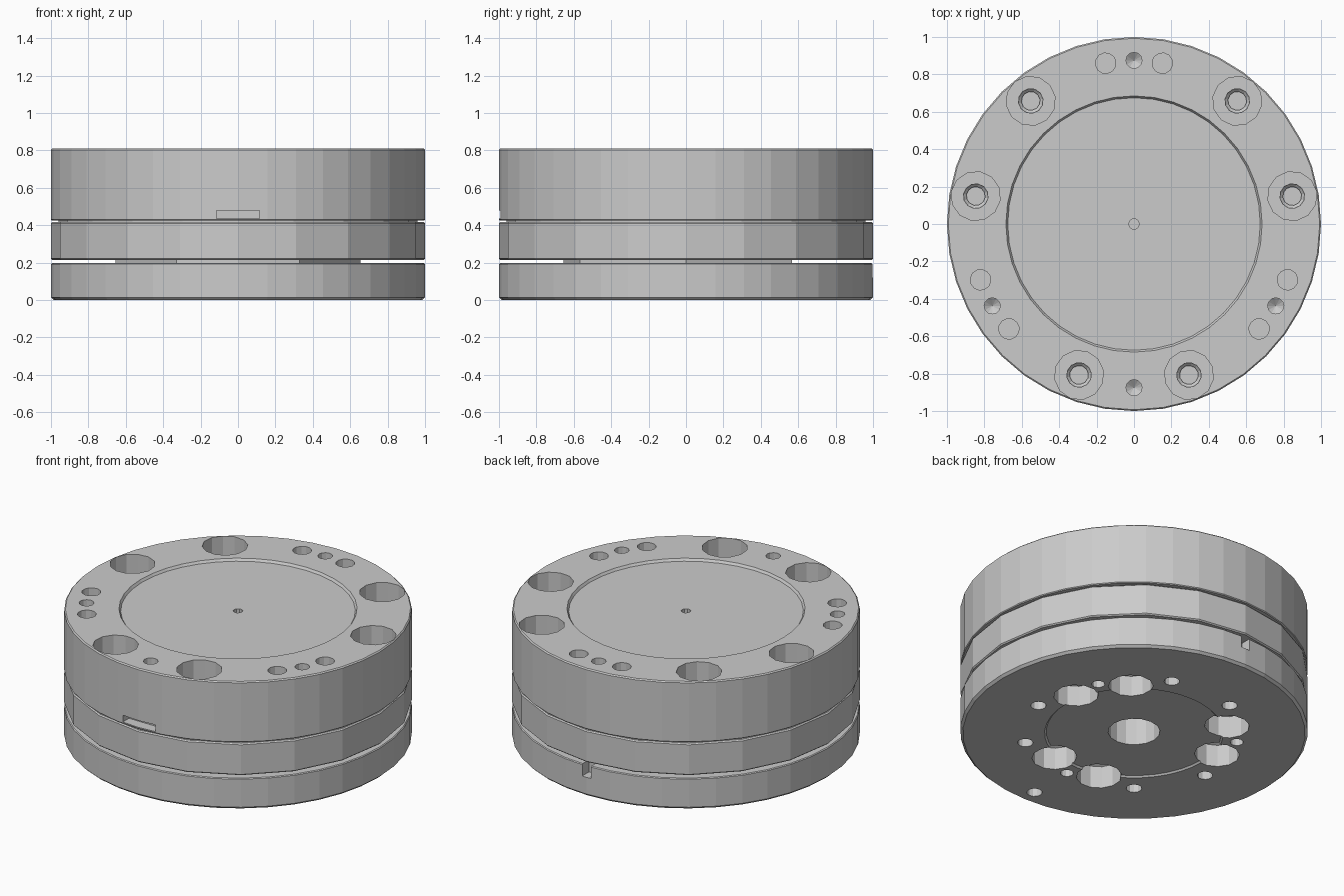
import bpy, bmesh
from math import sin, cos, pi, radians

if "Cube" in bpy.data.objects:
    bpy.data.objects.remove(bpy.data.objects["Cube"])


def add_lathe(bm, profile, sides, x=0, y=0, turn=0):
    """Closed solid turned from (radius, z) points; zero radius ends in a tip."""
    rings = []
    for r, z in profile:
        if r == 0:
            rings.append([bm.verts.new((x, y, z))])
        else:
            rings.append([bm.verts.new((x + r * cos(2 * pi * i / sides + turn),
                                        y + r * sin(2 * pi * i / sides + turn), z))
                          for i in range(sides)])
    for a, b in zip(rings, rings[1:]):
        for i in range(sides):
            j = (i + 1) % sides
            if len(a) == 1:
                bm.faces.new((a[0], b[j], b[i]))
            elif len(b) == 1:
                bm.faces.new((a[i], a[j], b[0]))
            else:
                bm.faces.new((a[i], a[j], b[j], b[i]))
    for ring in (rings[0], rings[-1]):
        if len(ring) > 1:
            bm.faces.new(ring)


def add_box(bm, lo, hi):
    verts = bmesh.ops.create_cube(bm, size=1)["verts"]
    for v in verts:
        v.co = [lo[k] if v.co[k] < 0 else hi[k] for k in range(3)]


def finish(bm, name):
    bmesh.ops.recalc_face_normals(bm, faces=bm.faces)
    mesh = bpy.data.meshes.new(name)
    bm.to_mesh(mesh)
    bm.free()
    ob = bpy.data.objects.new(name, mesh)
    bpy.context.collection.objects.link(ob)
    return ob


def turned(name, profile, sides):
    bm = bmesh.new()
    add_lathe(bm, profile, sides)
    return finish(bm, name)


def holes(bm, profile, radius, angles, sides=12):
    for a in angles:
        t = radians(a)
        add_lathe(bm, profile, sides, radius * cos(t), radius * sin(t), t)


def cut(ob, bm):
    cutter = finish(bm, ob.name + "_cutter")
    cutter.hide_render = True
    mod = ob.modifiers.new("holes", "BOOLEAN")
    mod.operation = "DIFFERENCE"
    mod.solver = "EXACT"
    mod.object = cutter
    bpy.context.view_layer.objects.active = ob
    bpy.ops.object.modifier_apply(modifier=mod.name)
    bpy.data.objects.remove(cutter)


def around(base, spread):
    return [c + s * spread for c in base for s in (-1, 1)]


BOLT_CENTRES = (30, 150, 270)
PIN_CENTRES = (90, 210, 330)

# upper body with shallow recess in its top face
upper = turned("upper_body", [(0.995, 0.425), (1, 0.43), (1, 0.803), (0.993, 0.81),
                              (0.685, 0.81), (0.675, 0.795)], 40)
bm = bmesh.new()
# counterbored bolt holes
holes(bm, [(0.132, 0.85), (0.132, 0.5), (0.066, 0.5), (0.066, 0.47), (0.05, 0.455),
           (0.05, 0.44)], 0.859, around(BOLT_CENTRES, 20))
# pin holes and tapped holes with conical ends
holes(bm, [(0.055, 0.85), (0.055, 0.6)], 0.873, around(PIN_CENTRES, 10))
holes(bm, [(0.043, 0.85), (0.043, 0.62), (0, 0.59)], 0.875, PIN_CENTRES + (270,))
# centre mark and front slot
add_lathe(bm, [(0.028, 0.85), (0.028, 0.75)], 10)
add_box(bm, (-0.115, -1.1, 0.437), (0.115, -0.93, 0.48))
cut(upper, bm)

# middle ring and the spacer that leaves a thin groove above it
turned("groove_spacer", [(0.96, 0.40), (0.96, 0.435)], 20)
turned("middle_ring", [(0.993, 0.215), (1, 0.222), (1, 0.41), (0.993, 0.417)], 20)

# seven-sided neck in the lower gap
bm = bmesh.new()
neck = [bm.verts.new((0.655 * cos(radians(a)), 0.655 * sin(radians(a)), 0.185))
        for a in (0, 60, 120, 180, 240, 270, 300)]
face = bm.faces.new(neck)
ext = bmesh.ops.extrude_face_region(bm, geom=[face])["geom"]
bmesh.ops.translate(bm, vec=(0, 0, 0.04),
                    verts=[g for g in ext if isinstance(g, bmesh.types.BMVert)])
finish(bm, "lower_neck")

# base flange with shallow recess underneath
base = turned("base_flange", [(0.505, 0.01), (0.515, 0), (0.985, 0), (1, 0.014),
                              (1, 0.192), (0.995, 0.197)], 40)
bm = bmesh.new()
# bolt holes, tapped holes, pin holes, locating hole and centre bore
holes(bm, [(0.13, -0.05), (0.13, 0.14), (0.07, 0.165), (0.07, 0.18)], 0.54,
      around(BOLT_CENTRES, 18))
holes(bm, [(0.045, -0.05), (0.045, 0.15)], 0.635, around(BOLT_CENTRES, 40))
holes(bm, [(0.038, -0.05), (0.038, 0.15)], 0.6, BOLT_CENTRES)
holes(bm, [(0.045, -0.05), (0.045, 0.15)], 0.89, (270,))
add_lathe(bm, [(0.15, -0.05), (0.15, 0.185)], 16)
# rear alignment notch
add_box(bm, (-0.03, 0.93, 0.12), (0.03, 1.1, 0.25))
cut(base, bm)
